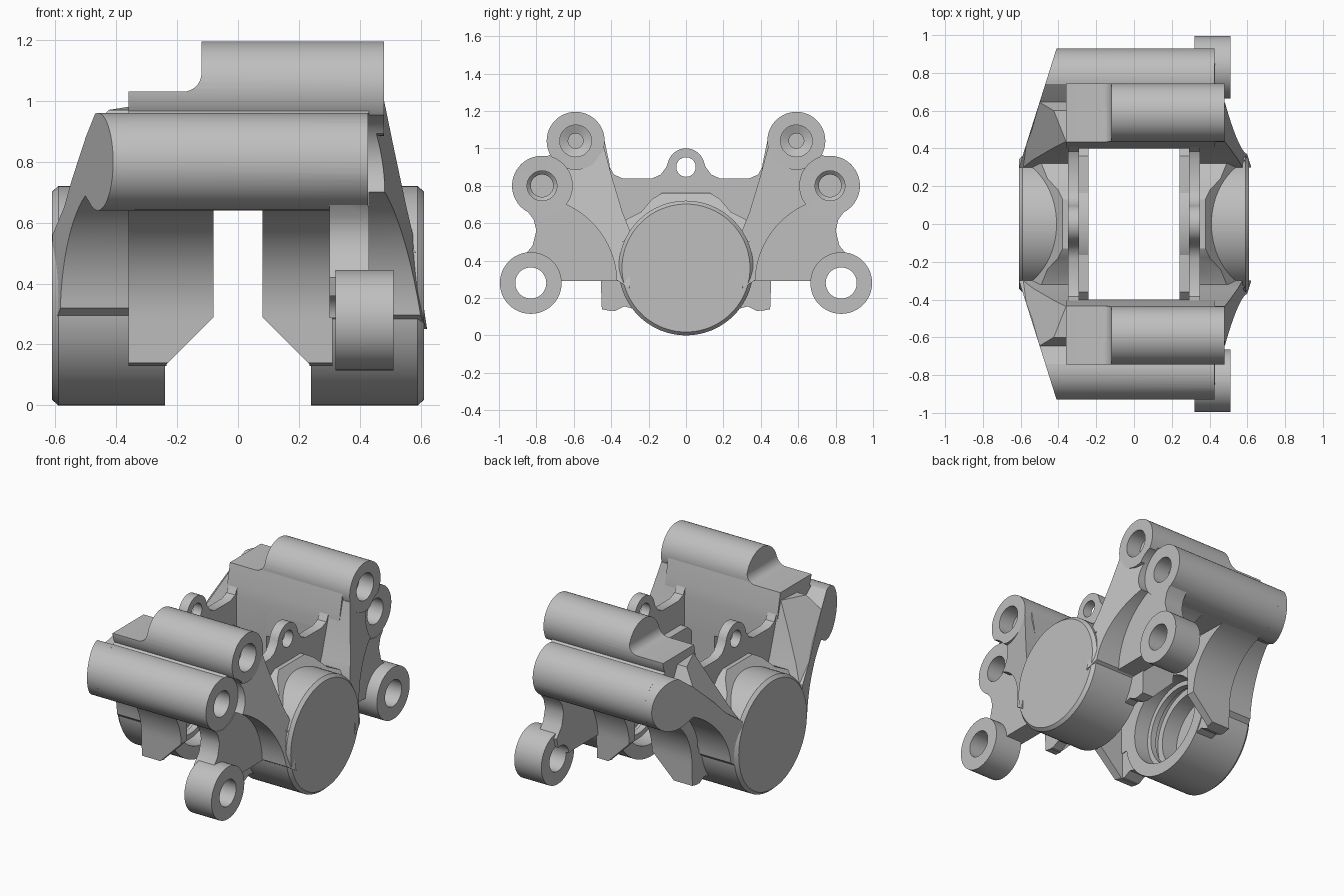
import bpy, bmesh
from math import sin, cos, radians

if "Cube" in bpy.data.objects:
    bpy.data.objects.remove(bpy.data.objects["Cube"])

metal = bpy.data.materials.new("cast_grey")
metal.use_nodes = True
grey = (0.52, 0.52, 0.52, 1)
metal.diffuse_color = grey
metal.node_tree.nodes["Principled BSDF"].inputs["Base Color"].default_value = grey

PIN, BOLT, EAR, BORE, LUG = (.59, 1.04), (.77, .80), (.83, .28), (0, .36), (0, .90)
parts, cutters = [], []


def arc(centre, r, a0, a1, n=16):
    angles = [radians(a0 + (a1 - a0) * i / n) for i in range(n + 1)]
    return [(centre[0] + r * cos(a), centre[1] + r * sin(a)) for a in angles]


def finish(name, bm, group):
    bmesh.ops.recalc_face_normals(bm, faces=bm.faces)
    mesh = bpy.data.meshes.new(name)
    bm.to_mesh(mesh)
    bm.free()
    mesh.materials.append(metal)
    ob = bpy.data.objects.new(name, mesh)
    bpy.context.collection.objects.link(ob)
    group.append(ob)


def loft(name, rings, group):
    """Closed solid through rings of equal point count."""
    bm = bmesh.new()
    loops = [[bm.verts.new(p) for p in ring] for ring in rings]
    n = len(loops[0])
    for a, b in zip(loops, loops[1:]):
        for i in range(n):
            j = (i + 1) % n
            bm.faces.new((a[i], a[j], b[j], b[i]))
    bm.faces.new(loops[0])
    bm.faces.new(loops[-1])
    finish(name, bm, group)


def prism(name, pts, start, end):
    """Side profile (y, z) run along x; end may be a function of |y| and z."""
    stop = end if callable(end) else lambda y, z: end
    loft(name, [[(start, y, z) for y, z in pts],
                [(stop(abs(y), z), y, z) for y, z in pts]], parts)


def pair(name, pts, start, end):
    for side, s in (("front_", -1), ("rear_", 1)):
        prism(side + name, [(y * s, z) for y, z in pts], start, end)


def spindle(name, centre, steps, group=parts, n=48):
    """Turned shape along x from (x, radius) steps."""
    loft(name, [[(x, y, z) for y, z in arc(centre, r, 0, 360 - 360 / n, n - 1)]
                for x, r in steps], group)


def spindle_pair(name, centre, steps, group=parts):
    for side, s in (("front_", -1), ("rear_", 1)):
        spindle(side + name, (centre[0] * s, centre[1]), steps, group)


def cross_cutter(name, pts, width):
    loft(name, [[(x, y, z) for x, z in pts] for y in (-width, width)], cutters)


def overlap(a, b):
    """True when the bounding boxes of two objects meet."""
    for axis in range(3):
        u = [v.co[axis] for v in a.data.vertices]
        w = [v.co[axis] for v in b.data.vertices]
        if max(u) <= min(w) or max(w) <= min(u):
            return False
    return True


# Bridges over the disc, with pin bosses on top
pair("bridge", [(.4, .65)] + arc(BOLT, .16, -90, 100, 28)
     + [(.72, .97), (.62, 1.04), (.435, 1.04), (.41, .92), (.4, .84)], -.36, .43)
spindle_pair("pin_boss", PIN, [(-.36, .155), (.48, .155)])

# Pad abutments under the bridges, with feet that meet the housings
abutment = [(.4, .13), (.45, .14)] + arc(EAR, .375, 180, 100) + [(.77, .8), (.4, .8)]
foot = [(.2, .12), (.33, .155), (.38, .13), (.45, .14), (.455, .28), (.4, .36), (.2, .36)]
for side, s, back in (("right", -1, -.36), ("left", 1, .31)):
    pair(side + "_abutment", abutment, .08 * s, back)
    pair(side + "_abutment_foot", foot, .245 * s, back)

# Central walls with pin lugs, and the piston housings
half = [(.42, .32), (.45, .7), (.45, 1), (.42, .92), (.385, .86), (.34, .84), (.18, .84),
        (.135, .86), (.105, .9)]
wall = half + arc(LUG, .1, 15, 165) + [(-y, z) for y, z in reversed(half)]
lip = [(-.4, .3), (.4, .3), (.4, .64), (.36, .68), (-.36, .68), (-.4, .64)]
blend = [(.34, .5), (.32, .62), (.24, .66), (.18, .73), (.13, .76)]
blend += [(-y, z) for y, z in reversed(blend)]
for side, s in (("left_", 1), ("right_", -1)):
    prism(side + "wall", wall, .29 * s, .35 * s)
    prism(side + "lip", lip, .24 * s, .345 * s)
    prism(side + "housing_blend", blend, .3 * s,
          lambda y, z: s * (.37 + (.77 - z) * .8))
    spindle(side + "piston_housing", BORE,
            [(.24 * s, .36), (.59 * s, .36), (.61 * s, .342)], n=80)

# Sloped wings from the bridges to the right housing
wing_top = [(.3, .56), (.42, .65), (.5, .74), (.645, .88)]
pair("right_wing", wing_top + arc(BOLT, .16, 100, -125, 30)
     + arc(EAR, .45, 115, 175) + [(.3, .25)],
     -.34, lambda y, z: -.59 + .316 * (y - .36))
pair("right_wing_shoulder", wing_top + [(.6, .97), (.437, .98), (.4, .85), (.34, .66)],
     -.34, lambda y, z: -.846 - .357 * y + .655 * z)

# Sloped arms from the pin bosses to the left housing
pair("left_arm", [(.3, .56), (.34, .66), (.4, .86), (.437, 1), (.59, 1), (.7, .85)]
     + arc(EAR, .46, 113, 178) + [(.3, .25)],
     .3, lambda y, z: .721 - .209 * y - .15 * z)

# Mounting webs and ears
pair("mount_web", [(.32, .29), (.7, .29), (.83, .28), (.87, .42), (.82, .48), (.8, .56),
                   (.815, .62), (.86, .68), (.72, .84), (.5, .9), (.4, .84)], .3, .43)
spindle_pair("mount_ear", EAR, [(.32, .165), (.51, .165)])

# Holes and bores
spindle_pair("ear_hole", EAR, [(.2, .083), (.6, .083)], cutters)
spindle_pair("pin_hole", PIN, [(.1, .04), (.36, .04), (.38, .085), (.55, .085)], cutters)
spindle_pair("bolt_hole", BOLT, [(.15, .06), (.3, .06), (.32, .08), (.425, .08),
                                 (.426, .162), (.7, .162)], cutters)
spindle("lug_hole", LUG, [(-.5, .052), (.5, .052)], cutters)
for s in (1, -1):
    spindle("piston_bore", BORE, [(.2 * s, .28), (.34 * s, .28), (.341 * s, .25), (.38 * s, .25),
                                  (.381 * s, .28), (.42 * s, .28), (.421 * s, .24),
                                  (.53 * s, .24)], cutters)

# Flat step on the pin bosses and lead-in chamfer of the disc slot
cross_cutter("boss_step", [(-.5, 1.03)] + arc((-.18, 1.09), .06, -90, 0, 8)
             + [(-.12, 1.3), (-.5, 1.3)], .9)
cross_cutter("slot_chamfer", [(-.235, .135), (-.08, .29), (.08, .29), (.235, .135),
                              (.235, .1), (-.235, .1)], .65)

# Cut each part with the cutters that reach it, then remove the cutters
bpy.ops.object.select_all(action='DESELECT')
for ob in parts:
    bpy.context.view_layer.objects.active = ob
    ob.select_set(True)
    for cutter in cutters:
        if overlap(ob, cutter):
            mod = ob.modifiers.new(cutter.name, 'BOOLEAN')
            mod.operation = 'DIFFERENCE'
            mod.object = cutter
            mod.solver = 'EXACT'
            bpy.ops.object.modifier_apply(modifier=mod.name)
for cutter in cutters:
    bpy.data.objects.remove(cutter)
bpy.ops.object.shade_smooth_by_angle(angle=radians(30))
